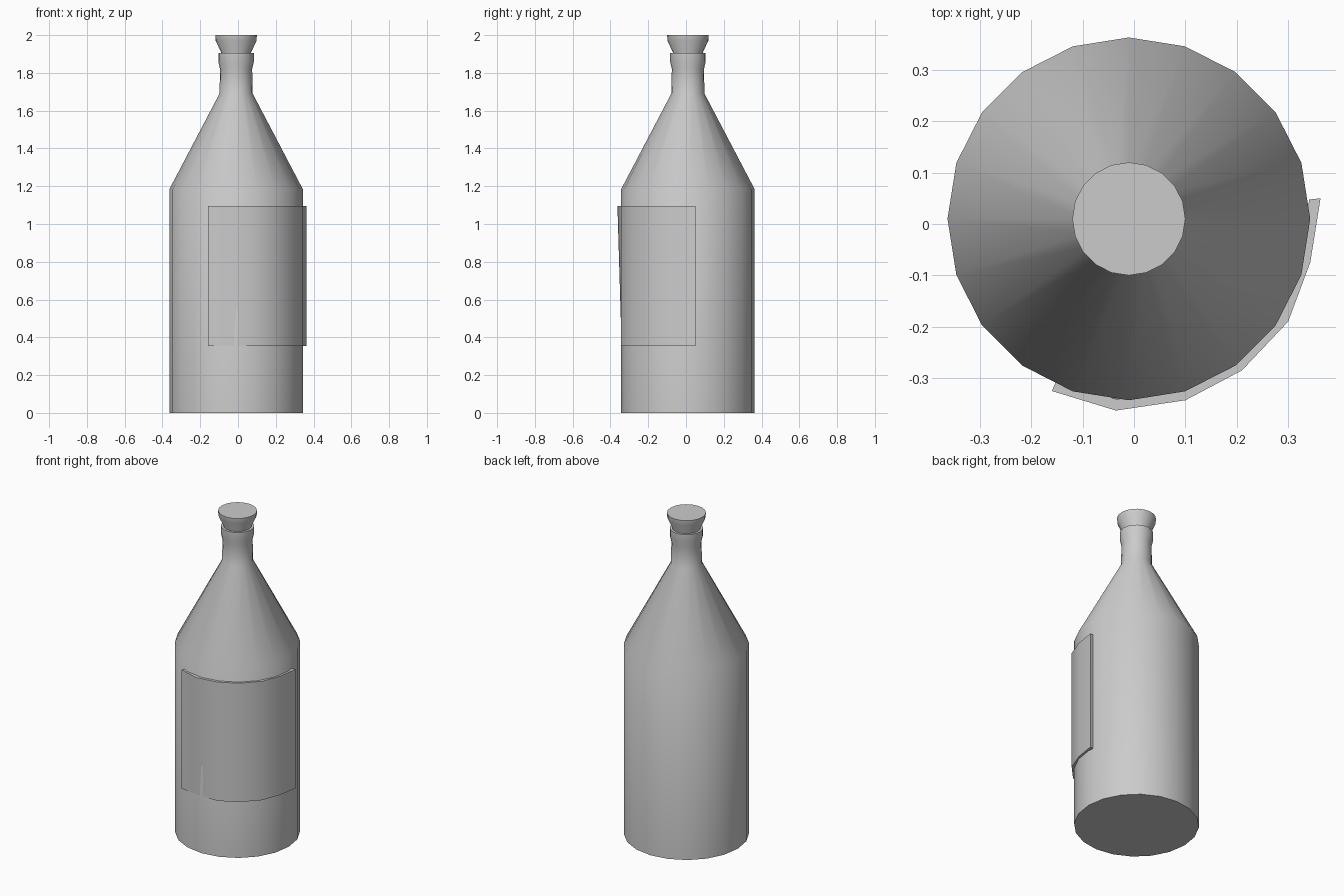
import bpy, bmesh, math

if "Cube" in bpy.data.objects:
    bpy.data.objects.remove(bpy.data.objects["Cube"])

CX, CY, SIDES = -0.01, 0.01, 20


def finish(name, bm):
    bmesh.ops.recalc_face_normals(bm, faces=bm.faces[:])
    mesh = bpy.data.meshes.new(name)
    bm.to_mesh(mesh)
    bm.free()
    ob = bpy.data.objects.new(name, mesh)
    bpy.context.collection.objects.link(ob)
    bpy.ops.object.select_all(action='DESELECT')
    ob.select_set(True)
    bpy.context.view_layer.objects.active = ob
    bpy.ops.object.shade_smooth_by_angle(angle=math.radians(30))
    return ob


def lathe(name, profile):
    bm = bmesh.new()
    rings = []
    for r, z in profile:
        rings.append([bm.verts.new((CX + r * math.cos(math.tau * i / SIDES),
                                    CY + r * math.sin(math.tau * i / SIDES), z))
                      for i in range(SIDES)])
    for a, b in zip(rings, rings[1:]):
        for i in range(SIDES):
            j = (i + 1) % SIDES
            bm.faces.new((a[i], a[j], b[j], b[i]))
    bm.faces.new(rings[0][::-1])
    bm.faces.new(rings[-1])
    return finish(name, bm)


# Bottle body with shoulder and neck
lathe("bottle", [(0.353, 0), (0.353, 1.185), (0.088, 1.69),
                 (0.085, 1.82), (0.094, 1.86), (0.094, 1.905)])

# Flared stopper
lathe("stopper", [(0.079, 1.88), (0.08, 1.91), (0.108, 1.97), (0.11, 2.0)])

# Curved label wrapped around the front right side
outer = [(-0.16, -0.325), (-0.035, -0.363), (0.1, -0.343), (0.21, -0.285),
         (0.30, -0.19), (0.343, -0.075), (0.363, 0.05)]
bm = bmesh.new()
loops = []
for k, (x, y) in enumerate(outer):
    d = math.hypot(x - CX, y - CY)
    s = 1 - 0.022 / d
    ix, iy = CX + (x - CX) * s, CY + (y - CY) * s
    dy = 0.022 if k == 1 else 0  # lower edge dips into the glass here
    loops.append([bm.verts.new(p) for p in (
        (x, y + dy, 0.355), (x, y, 1.095), (ix, iy, 1.095), (ix, iy + dy, 0.355))])
for a, b in zip(loops, loops[1:]):
    for i in range(4):
        j = (i + 1) % 4
        bm.faces.new((a[i], a[j], b[j], b[i]))
bm.faces.new(loops[0])
bm.faces.new(loops[-1][::-1])
finish("label", bm)
